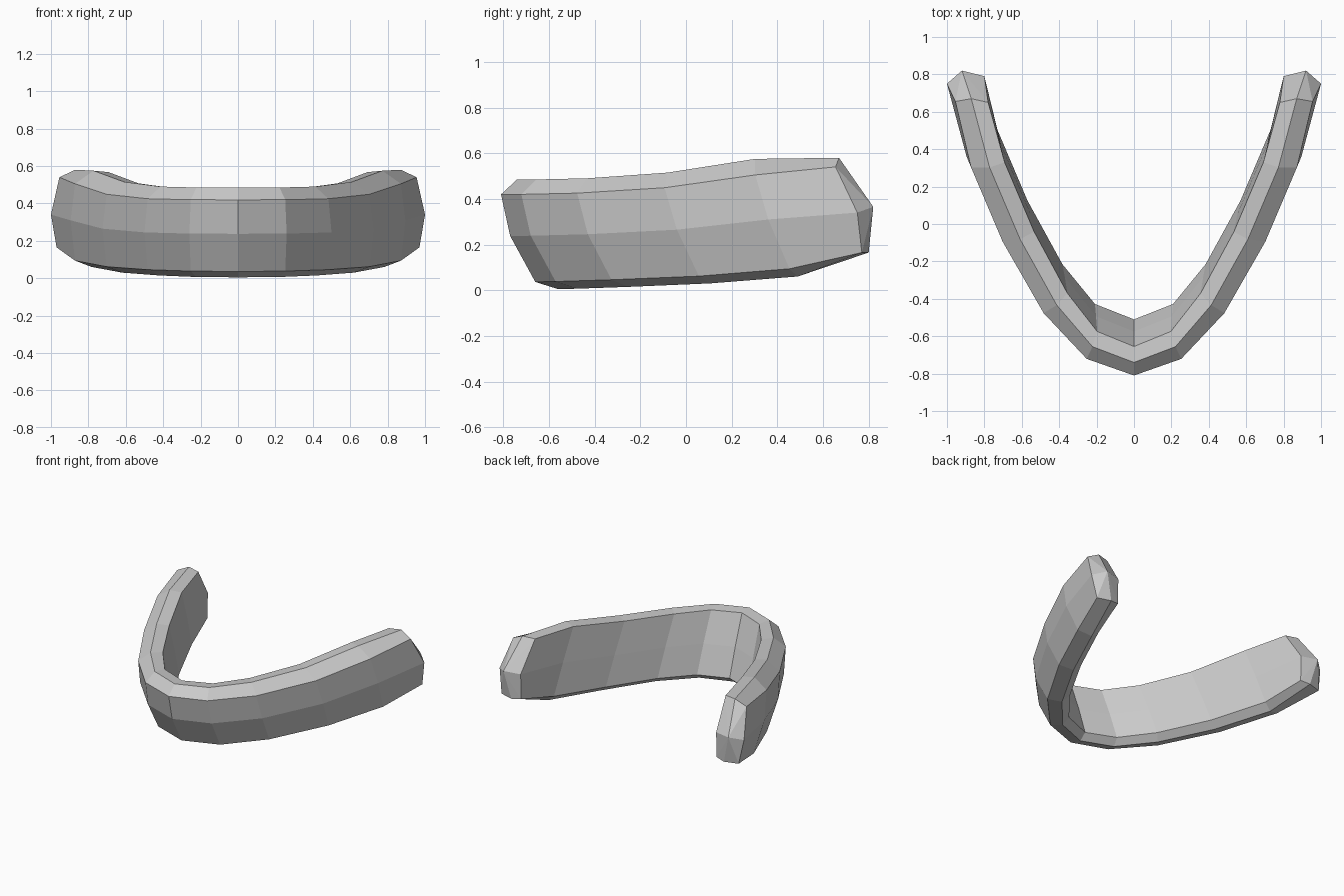
import bpy, bmesh
from math import radians, cos, sin

if "Cube" in bpy.data.objects:
    bpy.data.objects.remove(bpy.data.objects["Cube"])

# Cross-section: (inward offset, lean along y, height fraction)
profile = [(.025, -.065, .865), (.13, -.10, 1), (.215, -.10, .985), (.195, 0, .53),
           (.175, .085, .10), (.12, .09, .01), (.025, .085, .075), (0, 0, .49)]
# Path from the middle to one side: (x, y, inward angle, bottom z, top z)
stations = [(0, -.77, 90, 0, .485), (.26, -.68, 107, .002, .485),
            (.50, -.43, 132, .01, .49), (.725, -.04, 153, .025, .515),
            (.895, .36, 161, .055, .575)]
# Tapered end section and the tip of its cap
end_ring = [(.955, .655, .54), (.87, .67, .58), (.78, .65, .575), (.80, .79, .36),
            (.80, .785, .175), (.87, .80, .165), (.97, .77, .165), (1, .75, .34)]
tip = (.92, .82, .365)


def ring(x, y, angle, low, high):
    a = radians(angle)
    return [(x + n * cos(a) if x else 0, y + n * sin(a) + lean, low + h * (high - low))
            for n, lean, h in profile]


# Half of the curved band
bm = bmesh.new()
rings = [[bm.verts.new(p) for p in r] for r in [ring(*s) for s in stations] + [end_ring]]
count = len(profile)
for a, b in zip(rings, rings[1:]):
    for i in range(count):
        j = (i + 1) % count
        bm.faces.new((a[i], a[j], b[j], b[i]))

# Faceted end cap
peak = bm.verts.new(tip)
for i in range(count):
    bm.faces.new((rings[-1][i], rings[-1][(i + 1) % count], peak))

# Mirror the half across x = 0
copy = bmesh.ops.duplicate(bm, geom=bm.verts[:] + bm.edges[:] + bm.faces[:])
for v in copy["geom"]:
    if isinstance(v, bmesh.types.BMVert):
        v.co.x *= -1
bmesh.ops.remove_doubles(bm, verts=bm.verts[:], dist=.0005)
bmesh.ops.recalc_face_normals(bm, faces=bm.faces[:])

mesh = bpy.data.meshes.new("curved_band")
bm.to_mesh(mesh)
bm.free()
bpy.context.collection.objects.link(bpy.data.objects.new("curved_band", mesh))
